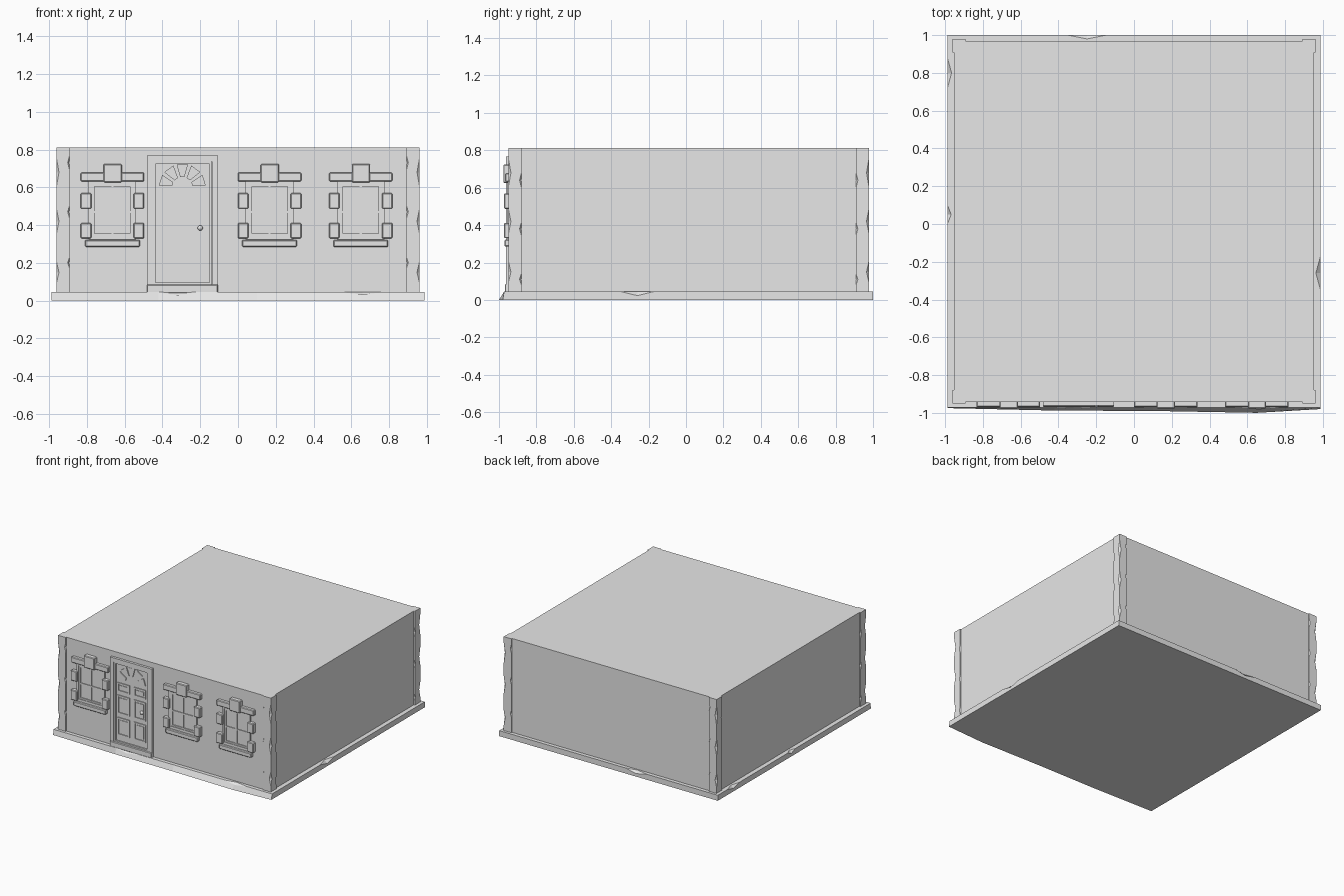
import bpy, bmesh
from math import cos, sin, pi, radians
from mathutils import Matrix, Vector

cube = bpy.data.objects.get("Cube")
if cube:
    bpy.data.objects.remove(cube, do_unlink=True)

stone = bpy.data.materials.new("plain grey stone")
stone.use_nodes = True
GREY = (0.8, 0.8, 0.8, 1)
stone.diffuse_color = GREY
stone.node_tree.nodes["Principled BSDF"].inputs["Base Color"].default_value = GREY


def finish(name, bm, bevel=0):
    bmesh.ops.recalc_face_normals(bm, faces=bm.faces)
    mesh = bpy.data.meshes.new(name)
    bm.to_mesh(mesh)
    bm.free()
    mesh.materials.append(stone)
    ob = bpy.data.objects.new(name, mesh)
    bpy.context.scene.collection.objects.link(ob)
    if bevel:
        mod = ob.modifiers.new("worn edges", "BEVEL")
        mod.width, mod.segments = bevel, 1
    return ob


def add_box(bm, x, y, z):
    """Add a box from three (low, high) ranges."""
    lo, hi = Vector((x[0], y[0], z[0])), Vector((x[1], y[1], z[1]))
    m = Matrix.Translation((lo + hi) / 2) @ Matrix.Diagonal((*(hi - lo), 1))
    bmesh.ops.create_cube(bm, size=1, matrix=m)


def boxes(name, parts, bevel=0):
    bm = bmesh.new()
    for part in parts:
        add_box(bm, *part)
    return finish(name, bm, bevel)


def ring(x, z, width, y):
    """Four bars around a rectangle."""
    (a, b), (c, d) = x, z
    return [((a, a + width), y, z), ((b - width, b), y, z),
            ((a + width, b - width), y, (c, c + width)),
            ((a + width, b - width), y, (d - width, d))]


def loft(bm, first, second):
    """Join two matching outlines into a solid."""
    a = [bm.verts.new(p) for p in first]
    b = [bm.verts.new(p) for p in second]
    bm.faces.new(a)
    bm.faces.new(b[::-1])
    for i in range(len(a)):
        j = (i + 1) % len(a)
        bm.faces.new((a[i], a[j], b[j], b[i]))


def chip(target, name, places):
    """Knock stretched diamond chips out of the edges."""
    bm = bmesh.new()
    for pos, size in places:
        m = Matrix.Translation(pos) @ Matrix.Diagonal((*size, 1))
        ends = [bm.verts.new(m @ Vector((0, 0, s))) for s in (-1, 1)]
        rim = [bm.verts.new(m @ Vector((cos(k * pi / 2), sin(k * pi / 2), 0))) for k in range(4)]
        for k in range(4):
            for e in ends:
                bm.faces.new((e, rim[k], rim[(k + 1) % 4]))
    cutter = finish(name, bm)
    cutter.hide_render = True
    cutter.hide_set(True)
    cutter.display_type = "WIRE"
    mod = target.modifiers.new("chips", "BOOLEAN")
    mod.operation, mod.solver, mod.object = "DIFFERENCE", "EXACT", cutter


# Plinth, with an uneven sloping front
TOP = 0.045
front = [(-0.988, -0.975), (-0.42, -0.988), (0.1, -0.99), (0.65, -1), (0.988, -0.98)]
bm = bmesh.new()
rear = [(0.988, 1), (-0.988, 1)]
loft(bm, [(x, y, 0) for x, y in front + rear],
     [(x, -0.972, TOP) for x, y in front] + [(x, y, TOP) for x, y in rear])
plinth = finish("plinth", bm)
chip(plinth, "plinth_chips", [
    ((-0.32, -0.974, TOP), (0.11, 0.02, 0.02)),
    ((0.66, -0.974, TOP), (0.11, 0.02, 0.016)),
    ((0.988, -0.26, TOP), (0.025, 0.09, 0.022)),
    ((-0.988, 0.8, TOP), (0.022, 0.08, 0.02)),
    ((-0.988, 0.05, TOP), (0.02, 0.05, 0.02)),
    ((-0.25, 1, TOP), (0.1, 0.02, 0.02)),
])

# Main block with flat roof
boxes("walls", [((-0.952, 0.952), (-0.942, 0.97), (0.02, 0.812))])

# Corner piers with chipped edges
for side, sx in (("right", -1), ("left", 1)):
    for end, ye, sy in (("front", -0.95, -1), ("back", 0.979, 1)):
        xs = sorted((sx * 0.962, sx * 0.892))
        ys = sorted((ye, ye - sy * 0.07))
        pier = boxes(f"{end}_{side}_corner_pier", [(xs, ys, (0.02, 0.812))])
        spots = []
        for i, z in enumerate((0.15, 0.42, 0.68)):
            long = 0.06 + 0.01 * i
            spots.append(((sx * 0.962, ye, z), (0.014, 0.014, long)))
            spots.append(((sx * 0.892, ye, z + 0.05), (0.01, 0.012, long / 2)))
            spots.append(((sx * 0.962, ye - sy * 0.07, z - 0.04), (0.012, 0.01, long / 2)))
        chip(pier, f"{end}_{side}_pier_chips", spots)

# Windows: timber frame, glazing bars and rough stone surround
WALL = -0.935


def window(label, cx):
    def span(a, b):
        return (cx + a, cx + b)
    frame = ring(span(-0.126, 0.126), (0.325, 0.637), 0.02, (-0.955, WALL))
    frame += ring(span(-0.106, 0.106), (0.345, 0.617), 0.012, (-0.95, WALL))
    frame += [(span(-0.006, 0.006), (-0.949, WALL), (0.35, 0.61)),
              (span(-0.1, 0.1), (-0.948, WALL), (0.464, 0.476))]
    boxes(f"{label}_window_frame", frame)
    stones = [(span(-0.168, 0.168), (-0.968, WALL), (0.632, 0.678)),
              (span(-0.047, 0.05), (-0.977, WALL), (0.626, 0.724)),
              (span(-0.145, 0.145), (-0.97, WALL), (0.285, 0.322))]
    for z in ((0.33, 0.412), (0.487, 0.57)):
        stones += [(span(-0.168, -0.112), (-0.973, WALL), z),
                   (span(0.112, 0.168), (-0.973, WALL), z)]
    boxes(f"{label}_window_stones", stones, 0.005)


for label, cx in (("right", -0.665), ("middle", 0.167), ("left", 0.65)):
    window(label, cx)

# Door frame, leaf, panels and step
DOOR = -0.295
boxes("door_frame", ring((-0.482, -0.106), (0.05, 0.768), 0.032, (-0.962, WALL)))
boxes("door_inner_frame", ring((-0.45, -0.14), (0.085, 0.736), 0.012, (-0.957, WALL)))
boxes("door_leaf", [((-0.452, -0.138), (-0.946, WALL), (0.08, 0.738))])
boxes("door_step", [((-0.482, -0.106), (-0.968, WALL), (0.04, 0.085))], 0.004)
panels = []
for x in ((-0.425, -0.315), (-0.275, -0.168)):
    for z in ((0.145, 0.288), (0.32, 0.47), (0.5, 0.572)):
        panels += ring(x, z, 0.01, (-0.953, -0.94))
        panels.append(((x[0] + 0.02, x[1] - 0.02), (-0.95, -0.94), (z[0] + 0.02, z[1] - 0.02)))
boxes("door_panels", panels)

# Fan of five petals above the panels
bm = bmesh.new()
for k in range(5):
    mid = radians(18 + 36 * k)
    outline = []
    for r, spread in ((0.055, -0.2), (0.125, -0.24), (0.125, 0.24), (0.055, 0.2)):
        a = mid + spread
        outline.append((DOOR + r * cos(a), 0.6 + r * sin(a)))
    loft(bm, [(x, -0.954, z) for x, z in outline], [(x, -0.94, z) for x, z in outline])
finish("door_fan", bm)

# Door knob
bm = bmesh.new()
bmesh.ops.create_uvsphere(bm, u_segments=12, v_segments=8, radius=0.014,
                          matrix=Matrix.Translation((-0.2, -0.957, 0.385)))
knob = finish("door_knob", bm)
for face in knob.data.polygons:
    face.use_smooth = True
